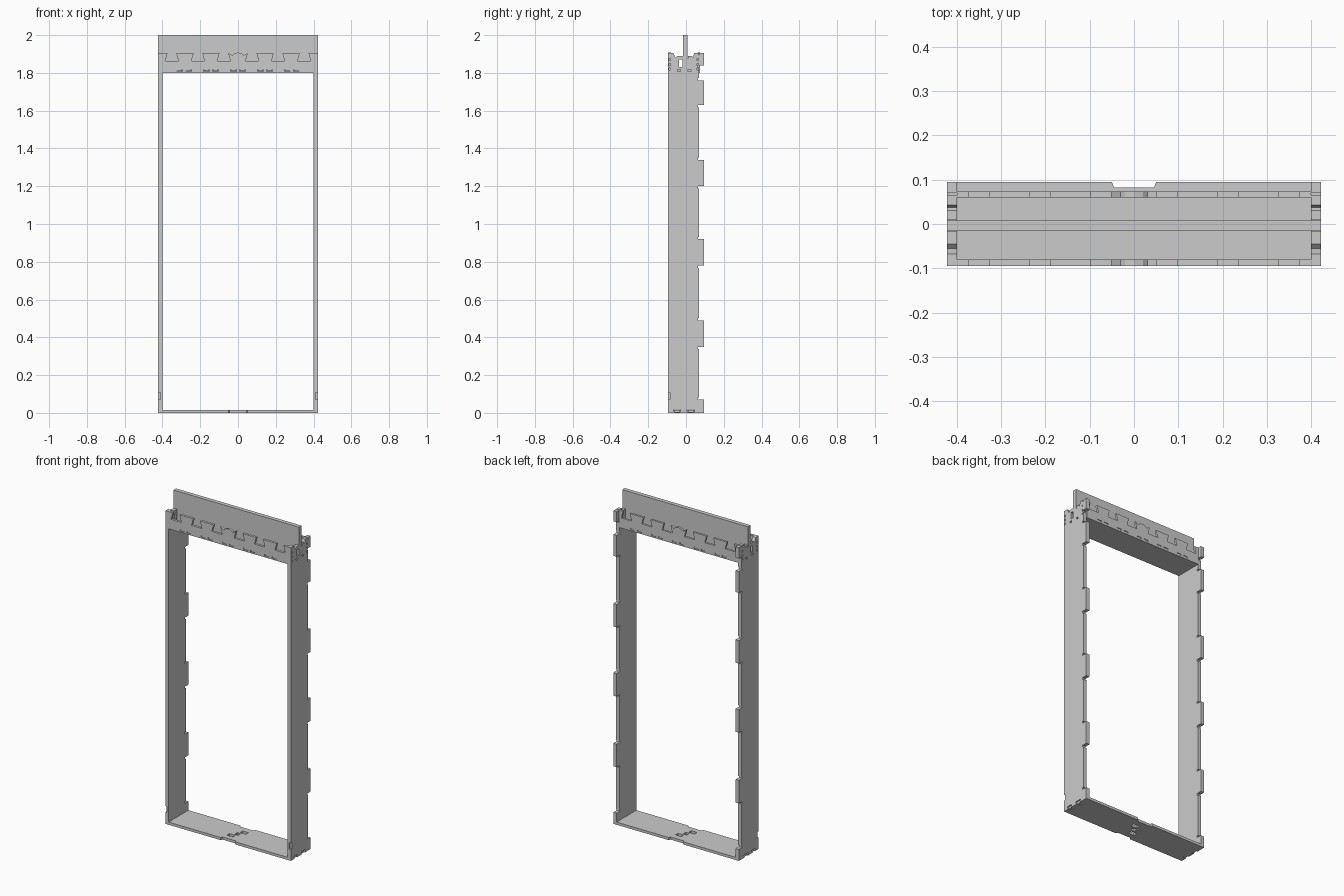
import bpy, bmesh
from mathutils import Vector

if "Cube" in bpy.data.objects:
    bpy.data.objects.remove(bpy.data.objects["Cube"])

W, T = 0.4225, 0.4            # outer and inner half width
FRONT, BACK = -0.095, 0.095   # overall depth
EDGE = 0.07                   # rear edge of the uprights between tabs


def place(axis, a, b, d):
    """Map profile coordinates plus depth onto world axes."""
    return Vector({'x': (d, a, b), 'y': (a, d, b), 'z': (a, b, d)}[axis])


def prism(name, pts, axis, lo, hi):
    bm = bmesh.new()
    f = bm.faces.new([bm.verts.new(place(axis, a, b, lo)) for a, b in pts])
    res = bmesh.ops.extrude_face_region(bm, geom=[f])
    move = place(axis, 0, 0, hi - lo)
    bmesh.ops.translate(bm, vec=move, verts=[v for v in res['geom'] if isinstance(v, bmesh.types.BMVert)])
    bmesh.ops.recalc_face_normals(bm, faces=bm.faces)
    me = bpy.data.meshes.new(name)
    bm.to_mesh(me)
    bm.free()
    ob = bpy.data.objects.new(name, me)
    bpy.context.collection.objects.link(ob)
    return ob


def boxes(name, items):
    """One mesh of boxes, each (x0, x1, y0, y1, z0, z1)."""
    bm = bmesh.new()
    for x0, x1, y0, y1, z0, z1 in items:
        g = bmesh.ops.create_cube(bm, size=1)['verts']
        for v in g:
            v.co = Vector((x1 if v.co.x > 0 else x0, y1 if v.co.y > 0 else y0, z1 if v.co.z > 0 else z0))
    bmesh.ops.recalc_face_normals(bm, faces=bm.faces)
    me = bpy.data.meshes.new(name)
    bm.to_mesh(me)
    bm.free()
    ob = bpy.data.objects.new(name, me)
    bpy.context.collection.objects.link(ob)
    return ob


def cut(ob, items):
    cutter = boxes("cutter", items)
    cutter.hide_render = True
    m = ob.modifiers.new("cut", 'BOOLEAN')
    m.operation, m.solver, m.object = 'DIFFERENCE', 'EXACT', cutter
    bpy.context.view_layer.objects.active = ob
    bpy.ops.object.modifier_apply(modifier=m.name)
    bpy.data.objects.remove(cutter)


# Uprights: notched foot, rear tabs, stepped top with a saddle for the fascia
tabs = [(0, 0.07), (0.35, 0.49), (0.78, 0.92), (1.2, 1.34), (1.63, 1.76), (1.84, 1.905)]
foot = [(-0.06, -0.035), (0.01, 0.04)]
profile = [(FRONT, 0)]
for a, b in foot:
    profile += [(a, 0), (a - 0.006, 0.017), (b + 0.006, 0.017), (b, 0)]
for lo, hi in tabs:
    if lo > 0:
        profile += [(EDGE, lo - 0.012), (EDGE - 0.006, lo - 0.012), (EDGE - 0.006, lo)]
    profile += [(BACK, lo), (BACK, hi)]
    if hi < 1.9:
        profile += [(EDGE - 0.006, hi), (EDGE - 0.006, hi + 0.012), (EDGE, hi + 0.012)]
profile += [(EDGE, 1.905), (EDGE, 1.895), (0.065, 1.895), (0.065, 1.905), (0.043, 1.905),
            (0.037, 1.88), (0.03, 1.89), (0.01, 1.89), (0.01, 1.875),
            (-0.017, 1.875), (-0.017, 1.89), (-0.045, 1.89), (-0.055, 1.88),
            (-0.068, 1.905), (FRONT, 1.905)]
for s, side in ((-1, "left"), (1, "right")):
    up = prism(side + "_upright", profile, 'x', min(s * T, s * W), max(s * T, s * W))
    xs = sorted((s * 0.39, s * 0.43))
    holes = [(*xs, -0.036, -0.018, 1.83, 1.87)]
    for y in (-0.085, 0.061):
        holes += [(*xs, y - 0.004, y + 0.004, z, z + 0.011) for z in (1.815, 1.84, 1.865)]
    holes += [(*xs, y, y + 0.016, 1.807, 1.818) for y in (-0.045, 0.01)]
    holes.append((*sorted((s * 0.411, s * 0.43)), -0.1, -0.085, 0.07, 0.108))
    cut(up, holes)

# Header faces: row of dovetail sockets, wavy crest in the middle
centres = [-0.35, -0.212, -0.075, 0.075, 0.212, 0.35]
crest = [(-T, 1.8), (-T, 1.905)]
for c in centres:
    if c == 0.075:
        crest += [(-0.03, 1.893), (-0.02, 1.902), (0, 1.908), (0.02, 1.902), (0.03, 1.893)]
    crest += [(c - 0.023, 1.905), (c - 0.035, 1.862), (c + 0.035, 1.862), (c + 0.023, 1.905)]
crest += [(T, 1.905), (T, 1.8)]
slots = [c + d for c in (-0.285, -0.143, 0, 0.143, 0.285) for d in (-0.024, 0.024)]
for name, y0, y1 in (("front_header", -0.095, -0.08), ("back_header", 0.06, 0.073)):
    h = prism(name, crest, 'y', y0, y1)
    cut(h, [(x - 0.015, x + 0.015, y0 - 0.01, y1 + 0.01, 1.808, 1.818) for x in slots])

# Header floor between the two faces, with tabs in the slots
floor = [(-T, T, -0.08, 0.06, 1.8, 1.82)]
for x in slots:
    floor += [(x - 0.013, x + 0.013, -0.092, -0.08, 1.809, 1.817),
              (x - 0.013, x + 0.013, 0.06, 0.07, 1.809, 1.817)]
boxes("header_floor", floor)

# Tall central fascia, resting in the saddles of the uprights
prism("central_fascia", [(-T, 1.82), (T, 1.82), (T, 1.875), (W, 1.875), (W, 2), (-W, 2), (-W, 1.875), (-T, 1.875)],
      'y', -0.016, 0.009)

# Sill: two jigsawed halves read as one plate with joint holes and end tabs
half = [(0.045, FRONT + 0.012), (0.05, FRONT), (T, FRONT)]
right = half + [(T, BACK), (0.05, BACK), (0.045, BACK - 0.012)]
sill = prism("sill", right + [(-x, y) for x, y in reversed(right)], 'z', 0, 0.016)
cut(sill, [(-0.04, 0.0, -0.05, -0.025, -0.1, 0.1), (0.0, 0.04, 0.02, 0.045, -0.1, 0.1),
           (-0.012, 0.012, -0.015, 0.01, -0.1, 0.1)])
boxes("sill_tabs", [(*sorted((s * T, s * 0.417)), a, b, 0.001, 0.015) for s in (-1, 1) for a, b in foot])
